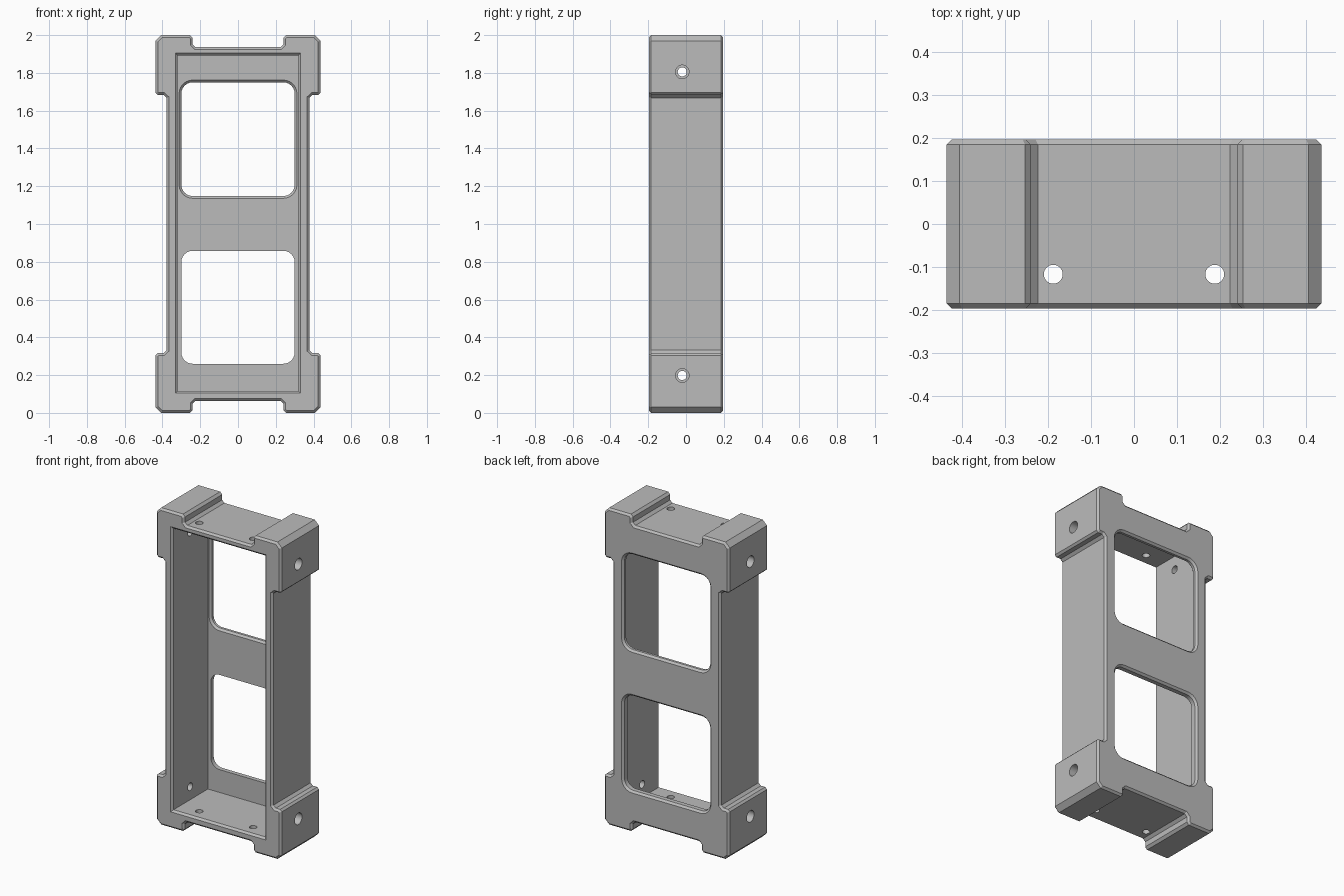
import bpy, bmesh, math
from mathutils import Vector

cube = bpy.data.objects.get("Cube")
if cube:
    bpy.data.objects.remove(cube, do_unlink=True)

BACK, FRONT = 0.197, -0.197
CHAMFER = 0.012
WALL = 0.04


def offset(points, d):
    """Grow a counter-clockwise outline by d with mitred corners."""
    result = []
    for i, p in enumerate(points):
        a = (p - points[i - 1]).normalized()
        b = (points[(i + 1) % len(points)] - p).normalized()
        n1, n2 = Vector((a.y, -a.x)), Vector((b.y, -b.x))
        result.append(p + (n1 + n2) * d / (1 + n1.dot(n2)))
    return result


def loft(name, outline, rings):
    """Solid from an x-z outline, through (y, growth) rings."""
    bm = bmesh.new()
    loops = [[bm.verts.new((p.x, y, p.y)) for p in offset(outline, grow)]
             for y, grow in rings]
    for low, high in zip(loops, loops[1:]):
        for i in range(len(low)):
            bm.faces.new((low[i - 1], low[i], high[i], high[i - 1]))
    bm.faces.new(loops[0])
    bm.faces.new(loops[-1])
    bmesh.ops.recalc_face_normals(bm, faces=bm.faces)
    mesh = bpy.data.meshes.new(name)
    bm.to_mesh(mesh)
    bm.free()
    obj = bpy.data.objects.new(name, mesh)
    bpy.context.collection.objects.link(obj)
    return obj


def rectangle(half_width, bottom, top, radius=0.0, steps=6):
    """Counter-clockwise rectangle, with round corners if radius is set."""
    w, h, mid = half_width - radius, (top - bottom) / 2 - radius, (top + bottom) / 2
    points = []
    for k, (sx, sz) in enumerate(((1, 1), (-1, 1), (-1, -1), (1, -1))):
        for s in range(steps + 1 if radius else 1):
            a = math.pi / 2 * (k + s / steps)
            points.append(Vector((sx * w + radius * math.cos(a),
                                  mid + sz * h + radius * math.sin(a))))
    return points


def drill(name, radius, length, location, rotation=(0, 0, 0)):
    bpy.ops.mesh.primitive_cylinder_add(vertices=32, radius=radius, depth=length,
                                        location=location, rotation=rotation)
    bpy.context.object.name = name
    return bpy.context.object


# Outer body: a quarter outline with raised corner blocks, mirrored twice
quarter = [(0.378, 0.668), (0.394, 0.683), (0.424, 0.683), (0.436, 0.695),
           (0.436, 0.97), (0.406, 1.0), (0.254, 1.0), (0.24, 0.985),
           (0.24, 0.952), (0.224, 0.936)]
upper = quarter + [(-x, z) for x, z in reversed(quarter)]
outline = [Vector((x, 1 + z)) for x, z in upper + [(-x, -z) for x, z in upper]]
frame = loft("box_frame", outline,
             [(FRONT, -CHAMFER), (FRONT + CHAMFER, 0),
              (BACK - CHAMFER, 0), (BACK, -CHAMFER)])

# Cavity open to the front, with a chamfered rim
inner = BACK - WALL
cutters = [loft("cavity_cutter", rectangle(0.32, 0.116, 1.892),
                [(FRONT - 0.02, CHAMFER + 0.02), (FRONT + CHAMFER, 0), (inner, 0)])]

# Two round-cornered windows in the back wall, the upper chamfered on both sides
back_edge = [(BACK - CHAMFER, 0), (BACK + 0.02, CHAMFER + 0.02)]
cutters.append(loft("lower_window_cutter", rectangle(0.3, 0.26, 0.858, 0.06),
                    [(inner - 0.02, 0)] + back_edge))
cutters.append(loft("upper_window_cutter", rectangle(0.3, 1.148, 1.75, 0.06),
                    [(inner - 0.002, CHAMFER + 0.002), (inner + CHAMFER, 0)] + back_edge))

# Screw holes: upright pair, and cross holes with wider outer ends
sideways = (0, math.pi / 2, 0)
for x in (-0.188, 0.188):
    cutters.append(drill("upright_hole_cutter", 0.022, 2.4, (x, -0.117, 1)))
for z in (0.198, 1.805):
    cutters.append(drill("cross_hole_cutter", 0.024, 1.2, (0, -0.02, z), sideways))
    for x in (-0.5, 0.5):
        cutters.append(drill("counterbore_cutter", 0.036, 0.24, (x, -0.02, z), sideways))

# Cut everything out, then drop the cutters
for cutter in cutters:
    cutter.hide_render = True
    mod = frame.modifiers.new(cutter.name, "BOOLEAN")
    mod.operation = "DIFFERENCE"
    mod.solver = "EXACT"
    mod.object = cutter
bpy.context.view_layer.update()
graph = bpy.context.evaluated_depsgraph_get()
mesh = bpy.data.meshes.new_from_object(frame.evaluated_get(graph))
frame.modifiers.clear()
frame.data = mesh
for cutter in cutters:
    bpy.data.objects.remove(cutter, do_unlink=True)

# One plain grey
grey = bpy.data.materials.new("plain_grey")
grey.use_nodes = True
colour = (0.5, 0.5, 0.5, 1)
grey.diffuse_color = colour
grey.node_tree.nodes["Principled BSDF"].inputs["Base Color"].default_value = colour
mesh.materials.clear()
mesh.materials.append(grey)

bpy.ops.object.select_all(action="DESELECT")
frame.select_set(True)
bpy.context.view_layer.objects.active = frame
bpy.ops.object.shade_smooth_by_angle(angle=math.radians(30))
